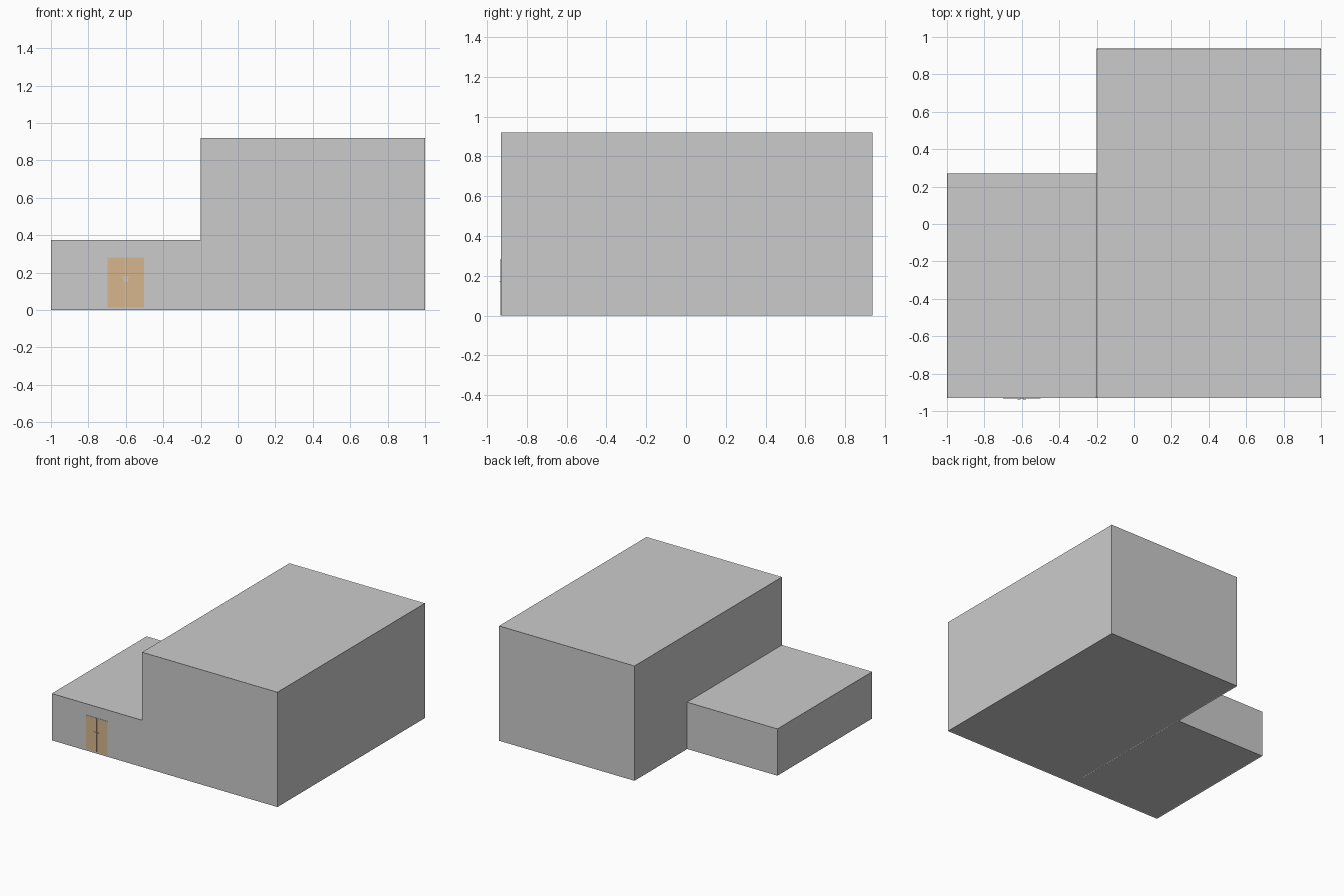
import bpy, bmesh
from mathutils import Matrix

if "Cube" in bpy.data.objects:
    bpy.data.objects.remove(bpy.data.objects["Cube"])

FRONT = -0.929   # y of the front walls
WALL = 0.0067    # wall thickness

door_mat = bpy.data.materials.new("door_tan")
door_mat.diffuse_color = (0.68, 0.47, 0.27, 1)
door_mat.use_nodes = True
door_mat.node_tree.nodes["Principled BSDF"].inputs["Base Color"].default_value = door_mat.diffuse_color


def finish(name, bm, mat=None):
    me = bpy.data.meshes.new(name)
    bmesh.ops.recalc_face_normals(bm, faces=bm.faces)
    bm.to_mesh(me)
    bm.free()
    ob = bpy.data.objects.new(name, me)
    bpy.context.collection.objects.link(ob)
    if mat:
        me.materials.append(mat)
    return ob


def box_bm(x0, x1, y0, y1, z0, z1):
    bm = bmesh.new()
    m = Matrix.Translation(((x0 + x1) / 2, (y0 + y1) / 2, (z0 + z1) / 2))
    bmesh.ops.create_cube(bm, size=1, matrix=m @ Matrix.Diagonal((x1 - x0, y1 - y0, z1 - z0, 1)))
    return bm


def box(name, *dims, mat=None):
    return finish(name, box_bm(*dims), mat)


def hall(name, x0, x1, y1, h):
    """Block whose roof and floor sit just inside a thin wall rim."""
    bm = box_bm(x0, x1, FRONT, y1, 0, h)
    bm.normal_update()
    caps = [f for f in bm.faces if abs(f.normal.z) > 0.9]
    bmesh.ops.inset_individual(bm, faces=caps, thickness=WALL, depth=-0.003)
    return finish(name, bm)


# Building blocks
hall("tall_hall", -0.2, 1.0, 0.938, 0.92)
hall("low_annex", -1.0, -0.2, 0.271, 0.375)

# Double door, mirrored about its centre line
CX, TOP = -0.6, 0.285
for side, s in (("left", -1), ("right", 1)):
    def part(name, a, b, y0, y1, z0, z1, mat=None):
        xa, xb = sorted((CX + s * a, CX + s * b))
        box(f"{side}_{name}", xa, xb, y0, y1, z0, z1, mat=mat)

    part("door_jamb", 0.0965, 0.1, FRONT - 0.003, FRONT + 0.004, 0, TOP)
    part("door_leaf", 0.0004, 0.0965, FRONT - 0.002, FRONT + 0.004, 0.014, TOP - 0.0035, door_mat)
    # Handle: back plate, stem and lever
    part("handle_plate", 0.005, 0.011, FRONT - 0.003, FRONT - 0.0015, 0.15, 0.181)
    part("handle_stem", 0.0065, 0.0095, FRONT - 0.009, FRONT - 0.002, 0.171, 0.174)
    part("handle_lever", 0.0065, 0.022, FRONT - 0.009, FRONT - 0.0065, 0.171, 0.174)

box("door_lintel", CX - 0.0965, CX + 0.0965, FRONT - 0.003, FRONT + 0.004, TOP - 0.0035, TOP)
